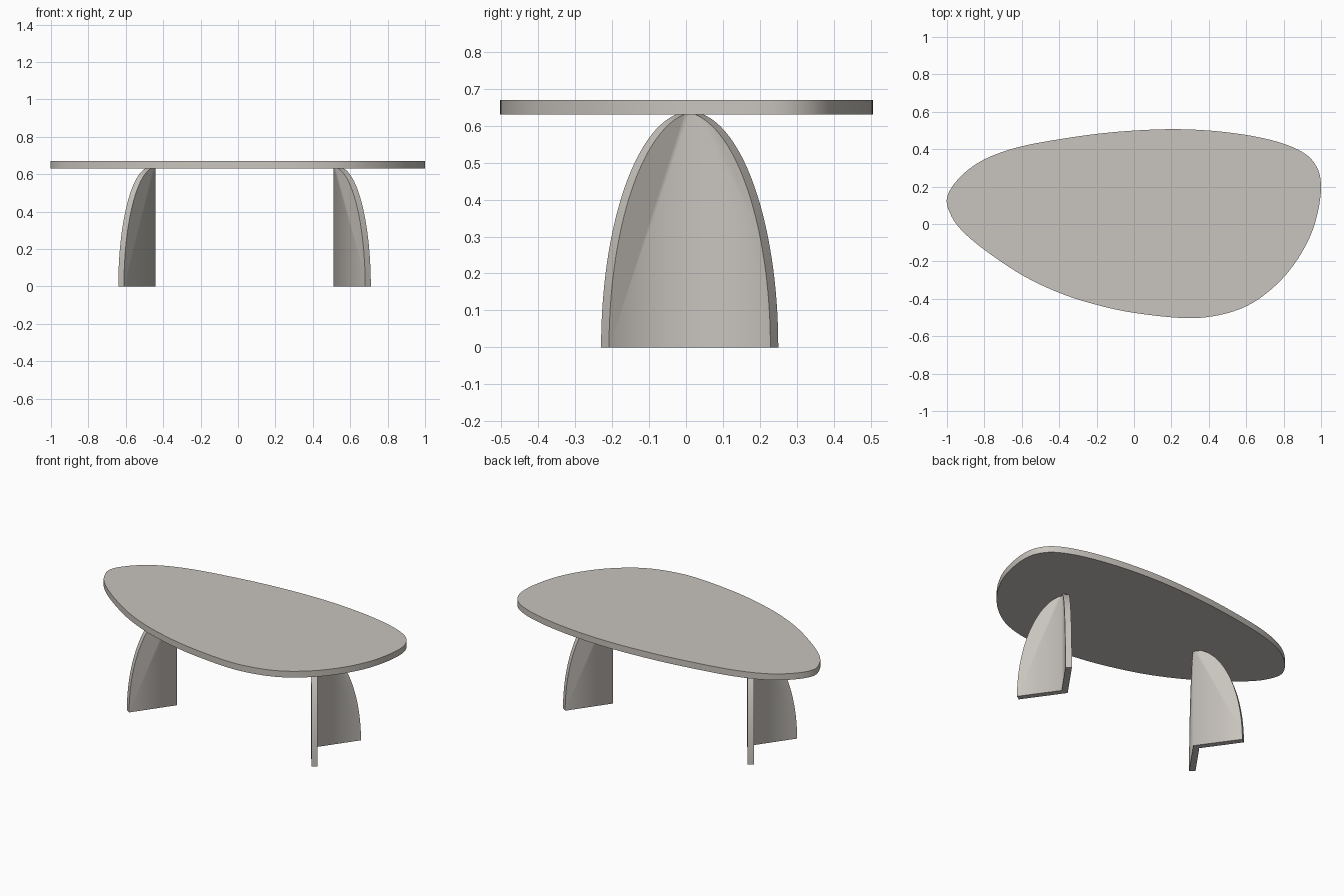
import bpy, bmesh, math
from mathutils import Vector

if "Cube" in bpy.data.objects:
    bpy.data.objects.remove(bpy.data.objects["Cube"])

stone = bpy.data.materials.new("warm grey")
stone.diffuse_color = (0.58, 0.55, 0.51, 1)
stone.use_nodes = True
stone.node_tree.nodes["Principled BSDF"].inputs["Base Color"].default_value = stone.diffuse_color


def finish(name, bm, location=(0, 0, 0)):
    bmesh.ops.recalc_face_normals(bm, faces=bm.faces)
    mesh = bpy.data.meshes.new(name)
    bm.to_mesh(mesh)
    bm.free()
    mesh.materials.append(stone)
    obj = bpy.data.objects.new(name, mesh)
    obj.location = location
    bpy.context.collection.objects.link(obj)
    bpy.ops.object.select_all(action='DESELECT')
    obj.select_set(True)
    bpy.context.view_layer.objects.active = obj
    bpy.ops.object.shade_smooth_by_angle(angle=math.radians(35))
    return obj


def prism(points, offset):
    """Face through the points, extruded by the offset."""
    bm = bmesh.new()
    face = bm.faces.new([bm.verts.new(p) for p in points])
    new = bmesh.ops.extrude_face_region(bm, geom=[face], use_keep_orig=True)["geom"]
    bmesh.ops.translate(bm, vec=offset,
                        verts=[g for g in new if isinstance(g, bmesh.types.BMVert)])
    return bm


def closed_spline(pts, steps):
    """Smooth closed Catmull-Rom curve through the points."""
    out, n = [], len(pts)
    for i in range(n):
        a, b, c, d = (Vector(pts[(i + k) % n]) for k in (-1, 0, 1, 2))
        for j in range(steps):
            t = j / steps
            out.append(0.5 * (2 * b + (c - a) * t + (2 * a - 5 * b + 4 * c - d) * t ** 2
                              + (3 * b - a - 3 * c + d) * t ** 3))
    return out


# Table top: asymmetrical pebble outline
outline = [(-1, .14), (-.94, .24), (-.82, .335), (-.64, .405), (-.4, .453), (-.1, .492),
           (.22, .507), (.5, .49), (.74, .447), (.9, .385), (.977, .305), (1, .2),
           (.982, .06), (.94, -.07), (.86, -.21), (.75, -.335), (.61, -.435),
           (.45, -.488), (.27, -.503), (.0, -.475), (-.2, -.432), (-.4, -.368),
           (-.6, -.272), (-.8, -.138), (-.92, -.035), (-.98, .05)]
top = prism([(p.x, p.y, 0.63) for p in closed_spline(outline, 6)], (0, 0, 0.04))
finish("table_top", top)

# Legs: two quarter-ellipse panels mitred into a V that opens outwards
LENGTH, HEIGHT, THICK = 0.294, 0.638, 0.037
for name, side, apex_x in (("left_leg", -1, -0.44), ("right_leg", 1, 0.51)):
    along = Vector((0.578 * side, -0.816, 0))
    inward = Vector((0.816 * side, 0.578, 0))
    arc = [k / 40 * math.pi / 2 for k in range(41)]
    profile = [Vector((0, 0, 0))] + [
        along * LENGTH * math.sin(a) + Vector((0, 0, HEIGHT * math.cos(a))) for a in arc]
    bm = prism(profile, inward * THICK)
    # trim at the mitre plane, then mirror the panel across it
    cut = bmesh.ops.bisect_plane(bm, geom=bm.verts[:] + bm.edges[:] + bm.faces[:],
                                 plane_co=(0, 0, 0), plane_no=(0, 1, 0),
                                 clear_outer=True, dist=1e-5)
    leg = finish(name, bm, (apex_x, 0.01, 0))
    mirror = leg.modifiers.new("mirror", 'MIRROR')
    mirror.use_axis = (False, True, False)
